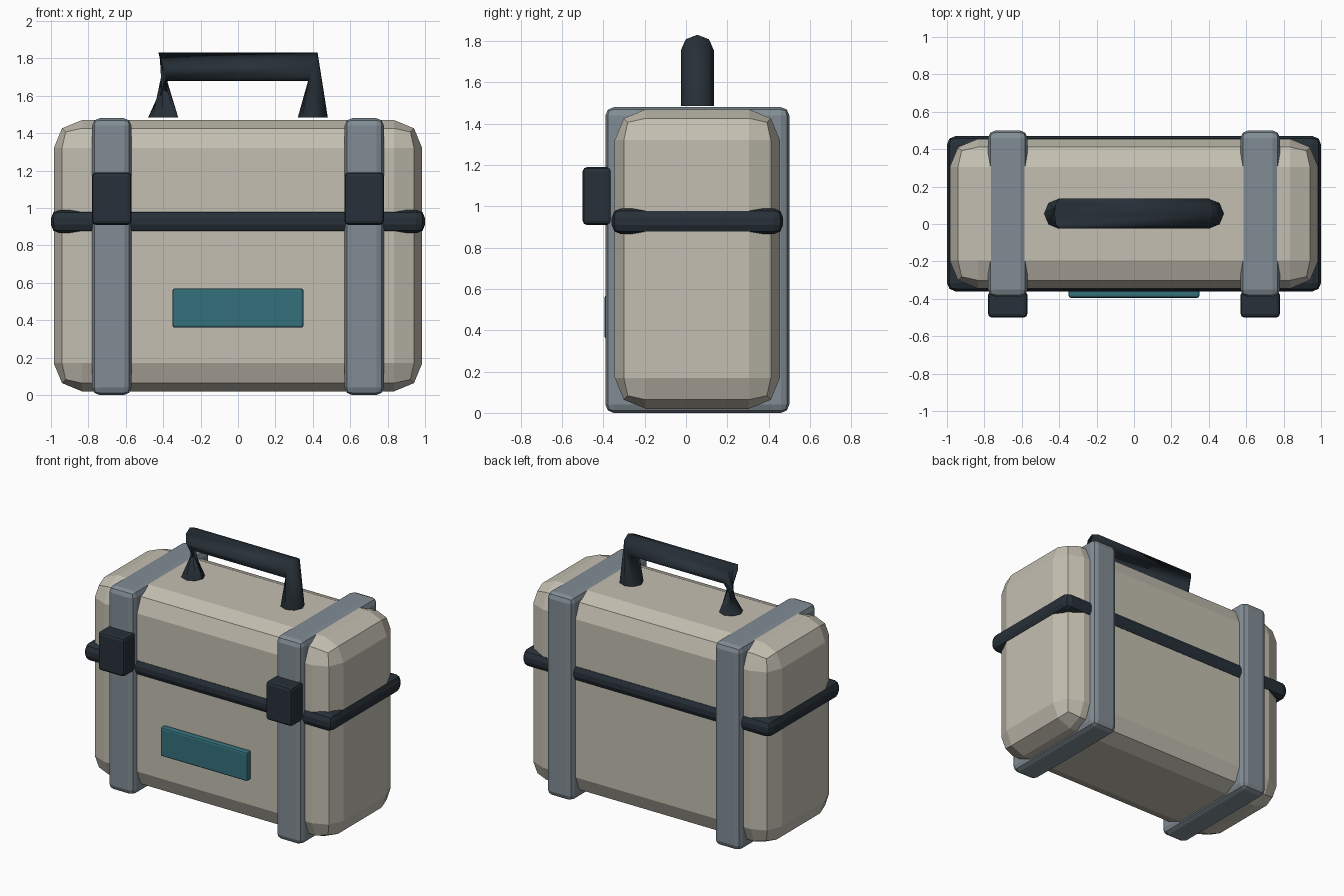
import bpy
import bmesh
import math
from mathutils import Vector

cube = bpy.data.objects.get("Cube")
if cube:
    bpy.data.objects.remove(cube, do_unlink=True)

MID_Y = 0.055  # depth centre of the case


def material(name, rgb):
    mat = bpy.data.materials.new(name)
    mat.use_nodes = True
    mat.diffuse_color = (*rgb, 1)
    bsdf = next(n for n in mat.node_tree.nodes if n.type == 'BSDF_PRINCIPLED')
    bsdf.inputs["Base Color"].default_value = (*rgb, 1)
    return mat


beige = material("beige shell", (0.55, 0.52, 0.44))
grey = material("blue grey strap", (0.22, 0.265, 0.30))
dark = material("dark slate", (0.02, 0.03, 0.04))
teal = material("teal label", (0.035, 0.165, 0.20))


def add_object(name, bm, mat):
    bmesh.ops.recalc_face_normals(bm, faces=bm.faces[:])
    mesh = bpy.data.meshes.new(name)
    bm.to_mesh(mesh)
    bm.free()
    mesh.materials.append(mat)
    obj = bpy.data.objects.new(name, mesh)
    bpy.context.collection.objects.link(obj)
    return obj


def rounded_box(name, centre, size, bevel, mat):
    bm = bmesh.new()
    bmesh.ops.create_cube(bm, size=1)
    for v in bm.verts:
        v.co = Vector(c + s * k for c, s, k in zip(centre, size, v.co))
    bmesh.ops.bevel(bm, geom=bm.edges[:], offset=bevel, segments=2,
                    profile=0.5, affect='EDGES')
    return add_object(name, bm, mat)


def tube(name, path, radius, sides, mat):
    """Sweep a ring along a path, using averaged tangents at the corners."""
    bm = bmesh.new()
    rings = []
    for i, p in enumerate(path):
        t = (path[min(i + 1, len(path) - 1)] - path[max(i - 1, 0)]).normalized()
        up = Vector((1, 0, 0)) if abs(t.z) > 0.9 else Vector((0, 0, 1))
        a = t.cross(up).normalized()
        b = a.cross(t)
        angles = [math.tau * k / sides for k in range(sides)]
        rings.append([bm.verts.new(p + radius * (a * math.cos(g) + b * math.sin(g)))
                      for g in angles])
    for r, s in zip(rings, rings[1:]):
        for k in range(sides):
            n = (k + 1) % sides
            bm.faces.new((r[k], r[n], s[n], s[k])).smooth = True
    bm.faces.new(rings[0])
    bm.faces.new(rings[-1])
    return add_object(name, bm, mat)


# Case shell and the seam band round it
rounded_box("case_body", (0, MID_Y, 0.745), (1.97, 0.80, 1.45), 0.15, beige)
rounded_box("seam_band", (0, MID_Y, 0.928), (2.0, 0.83, 0.125), 0.045, dark)

# Straps with a latch on each
for side, x in (("left", 0.675), ("right", -0.675)):
    rounded_box(side + "_strap", (x, MID_Y, 0.74), (0.21, 0.89, 1.48), 0.04, grey)
    rounded_box(side + "_latch", (x, -0.43, 1.05), (0.21, 0.14, 0.28), 0.02, dark)

# Front label plate
rounded_box("label_plate", (0, -0.37, 0.465), (0.70, 0.05, 0.21), 0.012, teal)

# Carry handle
tube("carry_handle",
     [Vector((x, MID_Y, z)) for x, z in
      ((-0.4, 1.485), (-0.4, 1.755), (0.4, 1.755), (0.4, 1.485))],
     0.08, 8, dark)
